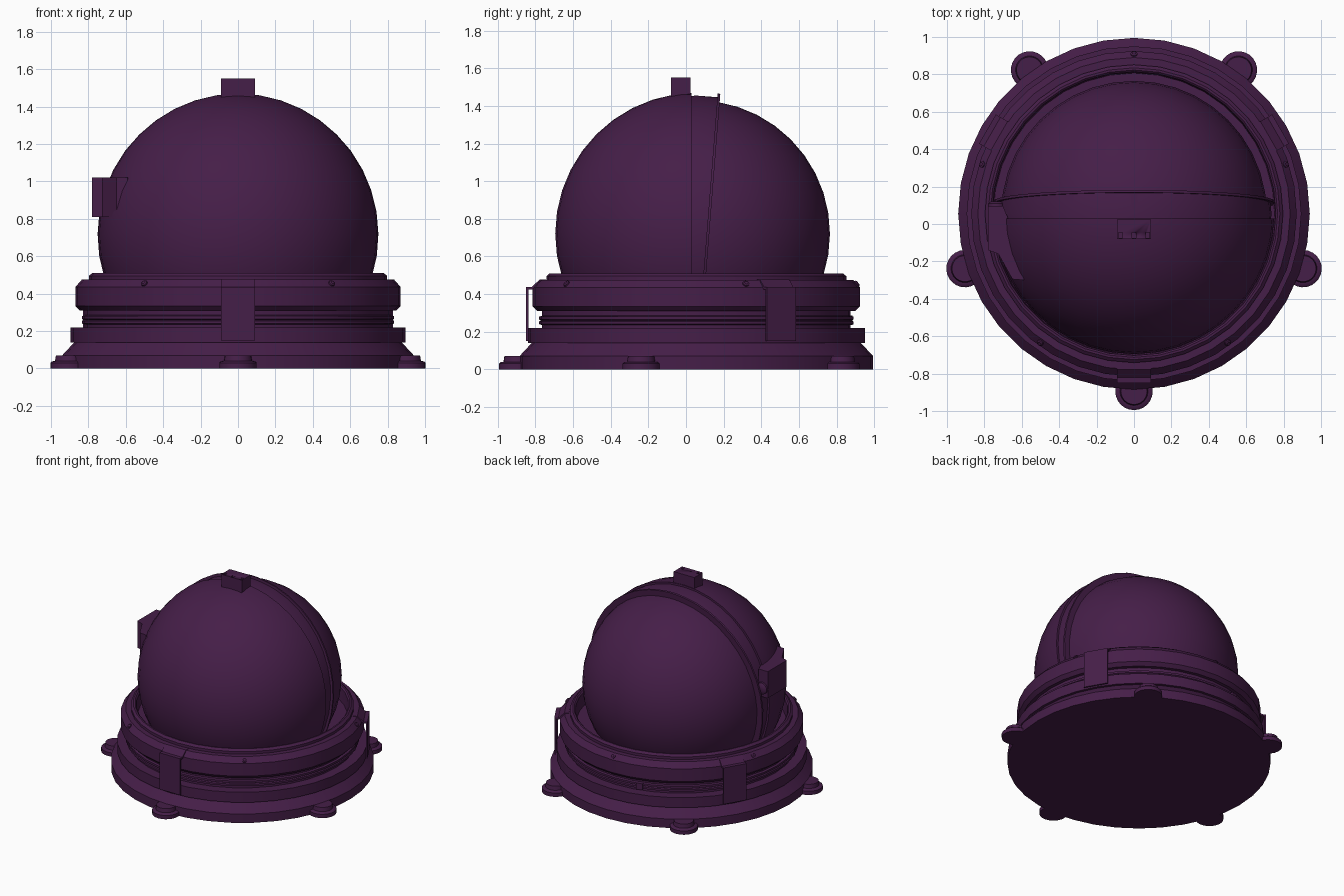
import bpy, bmesh, math
from mathutils import Vector, Matrix

if "Cube" in bpy.data.objects:
    bpy.data.objects.remove(bpy.data.objects["Cube"])

CY = 0.055          # common axis of base and dome
CZ = 0.72           # dome centre height
mat = bpy.data.materials.new("dark_purple")
mat.diffuse_color = (0.06, 0.013, 0.065, 1)
mat.use_nodes = True
mat.node_tree.nodes["Principled BSDF"].inputs["Base Color"].default_value = mat.diffuse_color


def finish(bm, name, angle=35):
    bmesh.ops.recalc_face_normals(bm, faces=bm.faces)
    me = bpy.data.meshes.new(name)
    bm.to_mesh(me)
    bm.free()
    ob = bpy.data.objects.new(name, me)
    bpy.context.collection.objects.link(ob)
    me.materials.append(mat)
    bpy.ops.object.select_all(action='DESELECT')
    bpy.context.view_layer.objects.active = ob
    ob.select_set(True)
    bpy.ops.object.shade_smooth_by_angle(angle=math.radians(angle))
    return ob


def lathe(name, profile, segs, matrix):
    bm = bmesh.new()
    vs = [bm.verts.new((r, 0, z)) for r, z in profile]
    es = [bm.edges.new(p) for p in zip(vs, vs[1:])]
    bmesh.ops.spin(bm, geom=vs + es, cent=(0, 0, 0), axis=(0, 0, 1),
                   angle=math.tau, steps=segs, use_duplicate=False)
    bmesh.ops.remove_doubles(bm, verts=bm.verts, dist=1e-4)
    bmesh.ops.transform(bm, matrix=matrix, verts=bm.verts)
    return finish(bm, name)


def prism(name, outline, z0, z1, matrix=Matrix()):
    bm = bmesh.new()
    face = bm.faces.new([bm.verts.new((x, y, z0)) for x, y in outline])
    ext = bmesh.ops.extrude_face_region(bm, geom=[face], use_keep_orig=True)
    top = [g for g in ext['geom'] if isinstance(g, bmesh.types.BMVert)]
    bmesh.ops.translate(bm, verts=top, vec=(0, 0, z1 - z0))
    bmesh.ops.transform(bm, matrix=matrix, verts=bm.verts)
    return finish(bm, name)


def box(name, x0, x1, y0, y1, z0, z1):
    return prism(name, [(x0, y0), (x1, y0), (x1, y1), (x0, y1)], z0, z1)


def shell(name, radius, cuts):
    """Sphere trimmed by planes; everything on the normal side is removed."""
    bm = bmesh.new()
    bmesh.ops.create_uvsphere(bm, u_segments=40, v_segments=20, radius=radius,
                              matrix=Matrix.Translation((0, CY, CZ)))
    for co, no in cuts:
        res = bmesh.ops.bisect_plane(bm, geom=bm.verts[:] + bm.edges[:] + bm.faces[:],
                                     plane_co=co, plane_no=no, clear_outer=True)
        rim = [g for g in res['geom_cut'] if isinstance(g, bmesh.types.BMEdge)]
        bmesh.ops.holes_fill(bm, edges=rim, sides=0)
    return finish(bm, name)


def around(deg, r=0.0, z=0.0):
    """Frame on the axis: local x points outward at the given angle."""
    return (Matrix.Translation((0, CY, 0)) @ Matrix.Rotation(math.radians(deg), 4, 'Z')
            @ Matrix.Translation((r, 0, z)))


# stepped base and neck ring
lathe("base_ring", [
    (0, 0), (0.94, 0), (0.94, 0.07), (0.875, 0.14), (0.895, 0.14), (0.895, 0.22),
    (0.82, 0.22), (0.82, 0.235), (0.835, 0.24), (0.835, 0.255), (0.825, 0.26),
    (0.835, 0.265), (0.835, 0.28), (0.82, 0.285), (0.82, 0.31), (0.845, 0.31),
    (0.87, 0.335), (0.87, 0.435), (0.835, 0.475), (0.797, 0.475), (0.797, 0.495),
    (0.78, 0.51), (0.768, 0.51), (0.758, 0.5), (0.752, 0.4), (0, 0.4)],
    36, around(0))

# five feet and five rim screws
for i in range(5):
    lathe(f"foot_{i}", [(0, 0), (0.1, 0), (0.1, 0.03), (0.09, 0.038), (0.075, 0.04),
                        (0.07, 0.07), (0, 0.07)], 24, around(-90 + 72 * i, 0.95))
    lathe(f"rim_screw_{i}", [(0, -0.01), (0.018, -0.01), (0.018, 0.005), (0.01, 0.009),
                             (0, 0.004)], 12,
          around(90 + 72 * i, 0.853, 0.455) @ Matrix.Rotation(math.radians(48), 4, 'Y'))

# three bent latch straps
strap = [(0.80, 0.464), (0.825, 0.464), (0.872, 0.425), (0.893, 0.425), (0.893, 0.15),
         (0.905, 0.15), (0.905, 0.437), (0.876, 0.437), (0.832, 0.478), (0.80, 0.478)]
for i in range(3):
    prism(f"latch_{i}", strap, -0.09, 0.09,
          around(-90 + 120 * i) @ Matrix.Rotation(math.pi / 2, 4, 'X'))

# small catch in the neck groove
prism("neck_catch", [(0.80, -0.025), (0.848, -0.025), (0.848, 0.025), (0.80, 0.025)],
      0.235, 0.285, around(104))

# dome: front shell, stepped band, raised lip and smaller rear dome
floor = ((0, 0, 0.38), (0, 0, -1))
tilt = Vector((0, 1, -0.079))
edge = Vector((0, 0.182, 1.46))
lip = edge - Vector((0, 0.014, 0))
shell("front_dome", 0.75, [floor, ((0, 0.03, 0), (0, 1, 0))])
shell("dome_band", 0.735, [floor, ((0, 0.02, 0), (0, -1, 0)), (lip, tilt)])
shell("dome_lip", 0.755, [floor, (lip, -tilt), (edge, tilt)])
shell("rear_dome", 0.71, [floor, ((0, 0.05, 0), (0, -1, 0))])

# top block with three sockets
block = box("top_block", -0.09, 0.09, -0.08, 0.025, 1.42, 1.55)
for i, x in enumerate((-0.072, 0, 0.072)):
    cutter = box(f"socket_cutter_{i}", x - 0.011, x + 0.011, -0.076, -0.045, 1.52, 1.6)
    cutter.hide_render = True
    cutter.hide_viewport = True
    mod = block.modifiers.new(f"socket_{i}", 'BOOLEAN')
    mod.operation = 'DIFFERENCE'
    mod.object = cutter

# side lamp housing hugging the dome, with a rear knob
prism("side_housing", [(-0.78, 0.095), (-0.78, -0.14), (-0.725, -0.16), (-0.65, -0.295),
                       (-0.59, -0.3), (-0.55, -0.2), (-0.66, 0.0), (-0.70, 0.095)],
      0.81, 1.02)
lathe("side_knob", [(0, 0), (0.045, 0), (0.045, 0.02), (0.03, 0.03), (0, 0.03)], 16,
      Matrix.Translation((-0.735, 0.09, 0.88)) @ Matrix.Rotation(-math.pi / 2, 4, 'X'))
